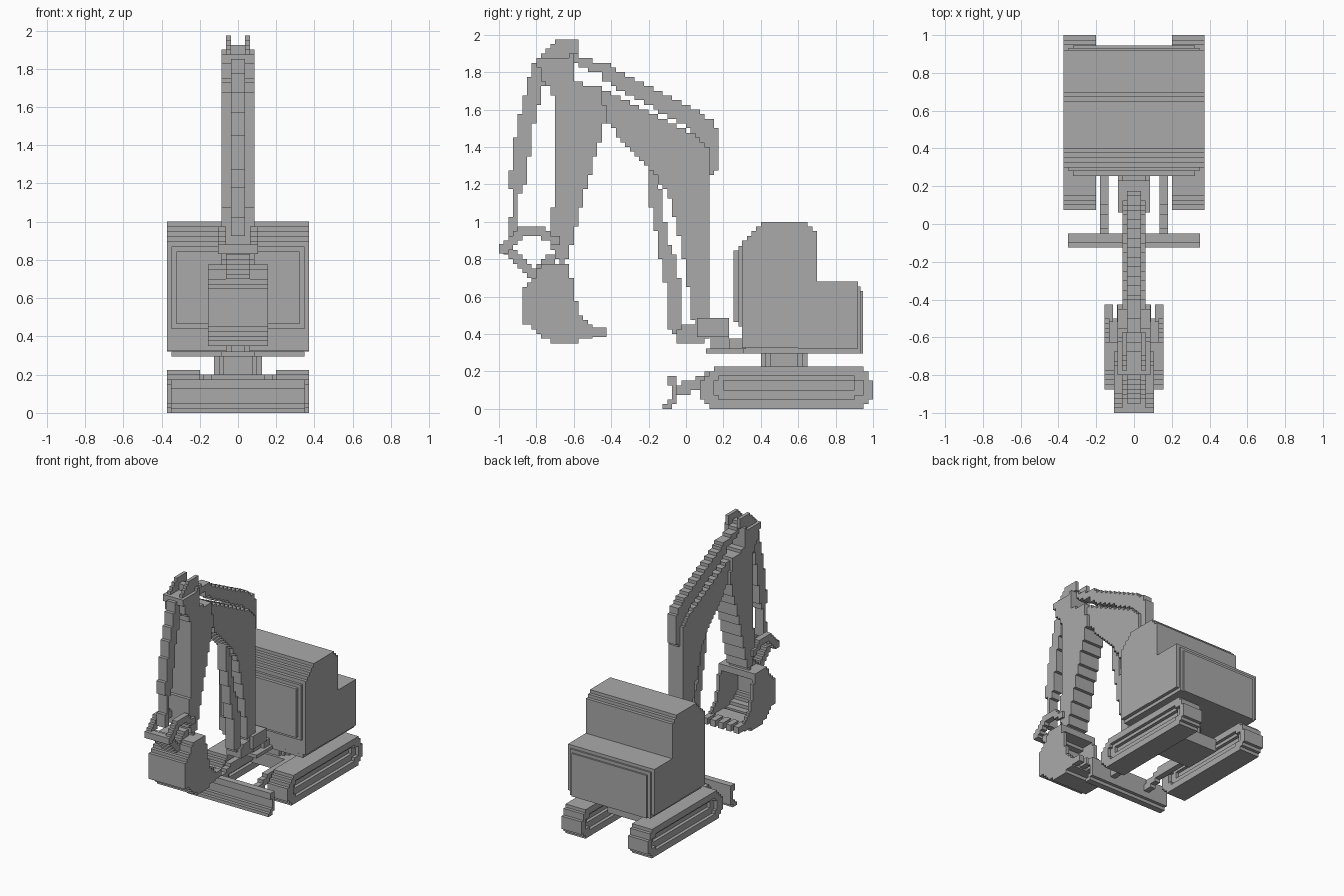
import bpy
import bmesh
from math import hypot
from mathutils import Vector

STEP = 0.025  # size of one stair step

cube = bpy.data.objects.get("Cube")
if cube:
    bpy.data.objects.remove(cube, do_unlink=True)

grey = bpy.data.materials.new("plain grey")
grey.use_nodes = True
grey.diffuse_color = (0.4, 0.4, 0.4, 1)
grey.node_tree.nodes["Principled BSDF"].inputs["Base Color"].default_value = (0.4, 0.4, 0.4, 1)


def finish(bm, name):
    bmesh.ops.recalc_face_normals(bm, faces=bm.faces)
    mesh = bpy.data.meshes.new(name)
    bm.to_mesh(mesh)
    bm.free()
    mesh.materials.append(grey)
    obj = bpy.data.objects.new(name, mesh)
    bpy.context.collection.objects.link(obj)
    return obj


def block(name, x, y, z):
    """Plain box from three (low, high) ranges."""
    bm = bmesh.new()
    bmesh.ops.create_cube(bm, size=1)
    for v in bm.verts:
        v.co = [(a + b) / 2 + c * (b - a) for (a, b), c in zip((x, y, z), v.co)]
    return finish(bm, name)


def poly(*pts):
    """Test for a point inside a closed outline."""
    def test(u, v):
        inside = False
        for (a, b), (c, d) in zip(pts, pts[1:] + pts[:1]):
            if (b > v) != (d > v) and u < a + (v - b) * (c - a) / (d - b):
                inside = not inside
        return inside
    return test


def rod(radius, *pts):
    """Test for a point close to a path."""
    def test(u, v):
        p = Vector((u, v))
        for a, b in zip(pts, pts[1:]):
            a, b = Vector(a), Vector(b)
            t = max(0, min(1, (p - a).dot(b - a) / (b - a).length_squared))
            if (p - a.lerp(b, t)).length < radius:
                return True
        return False
    return test


def stepped(name, test, *spans, upright=False):
    """Fill a stair-stepped section and extrude it over each span."""
    bm = bmesh.new()
    n = round(2 / STEP)
    low = -1 if upright else 0
    for start, end in spans:
        verts = {}

        def corner(i, k):
            if (i, k) not in verts:
                u, v = -1 + i * STEP, low + k * STEP
                verts[i, k] = bm.verts.new((u, v, start) if upright else (start, u, v))
            return verts[i, k]

        faces = []
        for i in range(n):
            for k in range(n):
                if test(-1 + (i + 0.5) * STEP, low + (k + 0.5) * STEP):
                    faces.append(bm.faces.new((corner(i, k), corner(i + 1, k),
                                               corner(i + 1, k + 1), corner(i, k + 1))))
        out = bmesh.ops.extrude_face_region(bm, geom=faces, use_keep_orig=True)
        move = Vector((0, 0, end - start)) if upright else Vector((end - start, 0, 0))
        bmesh.ops.translate(bm, vec=move,
                            verts=[g for g in out["geom"] if isinstance(g, bmesh.types.BMVert)])
    bmesh.ops.recalc_face_normals(bm, faces=bm.faces)
    bmesh.ops.dissolve_limit(bm, angle_limit=0.01, verts=bm.verts, edges=bm.edges)
    return finish(bm, name)


def both(a, b):
    return (-b, -a), (a, b)


def mid(w):
    return (-w, w)


# Crawler tracks: belt loop, recessed frame and a deeper slot
belt = poly((0.15, 0), (0.93, 0), (1, 0.06), (1, 0.14), (0.94, 0.225), (0.16, 0.225),
            (0.085, 0.14), (0.085, 0.06))
recess = poly((0.2, 0.05), (0.89, 0.05), (0.95, 0.09), (0.95, 0.13), (0.89, 0.175),
              (0.2, 0.175), (0.15, 0.13), (0.15, 0.09))
slot = poly((0.2, 0.1), (0.9, 0.1), (0.9, 0.15), (0.2, 0.15))
for side, sign in (("left", 1), ("right", -1)):
    def span(a, b):
        return tuple(sorted((sign * a, sign * b)))
    stepped(side + "_track_belt", lambda u, v: belt(u, v) and not recess(u, v), span(0.2, 0.372))
    stepped(side + "_track_frame", lambda u, v: recess(u, v) and not slot(u, v), span(0.225, 0.347))
    stepped(side + "_track_slot", slot, span(0.25, 0.322))

    # Arms that carry the dozer blade
    stepped(side + "_blade_arm", rod(0.03, (-0.06, 0.1), (0.03, 0.12), (0.12, 0.16), (0.42, 0.16)),
            span(0.135, 0.18))

# Undercarriage centre and slewing ring
block("centre_frame", mid(0.2), (0.38, 0.68), (0.1, 0.2))
stepped("slewing_ring", lambda u, v: hypot(u, v - 0.525) < 0.137, (0.18, 0.3), upright=True)

# Dozer blade with a hollow front
stepped("dozer_blade", poly((-0.13, 0), (-0.09, 0), (-0.08, 0.03), (-0.04, 0.03), (-0.04, 0.175),
                            (-0.11, 0.175), (-0.11, 0.125), (-0.075, 0.11), (-0.075, 0.05),
                            (-0.13, 0.025)), mid(0.35))

# Upper body and cab
block("body_base", mid(0.347), (0.305, 0.92), (0.296, 0.322))
block("body_rear", mid(0.372), (0.6, 0.92), (0.322, 0.68))
stepped("cab", poly((0.3, 0.322), (0.688, 0.322), (0.688, 0.95), (0.66, 0.99), (0.41, 0.99),
                    (0.3, 0.88)), mid(0.372))
for i, grow in enumerate((0.013, 0.026)):
    inset = 0.025 * (i + 1)
    block(f"rear_panel_{i + 1}", mid(0.372 - inset), (0.9, 0.92 + grow), (0.296, 0.68 - inset))
    block(f"front_panel_{i + 1}", mid(0.372 - inset), (0.305 - inset, 0.32),
          (0.415 + inset, 0.895 - inset))

# Swing bracket between body and boom
block("bracket_top", mid(0.085), (0.06, 0.23), (0.385, 0.485))
block("bracket_plate", mid(0.085), (0.107, 0.32), (0.296, 0.322))
block("bracket_root", mid(0.062), (0.23, 0.32), (0.322, 0.375))
block("bracket_pin", mid(0.037), (0.13, 0.23), (0.31, 0.4))
stepped("boom_foot", poly((-0.06, 0.34), (0.06, 0.34), (0.11, 0.37), (0.13, 0.45),
                          (0.06, 0.45), (-0.06, 0.43)), mid(0.062))

# Boom
stepped("boom", poly((0.05, 0.4), (0.13, 0.4), (0.13, 1.36), (0.08, 1.45), (-0.03, 1.5),
                     (-0.3, 1.64), (-0.45, 1.71), (-0.58, 1.75), (-0.62, 1.68), (-0.44, 1.55),
                     (-0.22, 1.3), (-0.1, 1.17), (-0.04, 0.95), (0.02, 0.6)), mid(0.062))
stepped("boom_ram_barrel", rod(0.04, (-0.06, 0.45), (-0.06, 0.62), (-0.11, 0.85)), mid(0.037))
stepped("boom_ram_rod", rod(0.03, (-0.1, 0.8), (-0.145, 1.0), (-0.18, 1.25)), mid(0.037))

# Ram along the top of the boom, with its rear mount
stepped("arm_ram_rod", rod(0.025, (-0.66, 1.9), (-0.42, 1.8)), mid(0.037))
stepped("arm_ram_barrel", poly((-0.45, 1.86), (-0.36, 1.81), (-0.15, 1.7), (0.03, 1.61),
                               (0.14, 1.54), (0.18, 1.45), (0.18, 1.275), (0.12, 1.25),
                               (0.1, 1.4), (0.02, 1.5), (-0.25, 1.65), (-0.45, 1.76)), mid(0.037))

# Arm with two ears at the head
stepped("arm", poly((-0.8, 1.87), (-0.6, 1.89), (-0.6, 1.75), (-0.45, 1.72), (-0.43, 1.55),
                    (-0.53, 1.2), (-0.64, 0.78), (-0.7, 0.8), (-0.73, 0.95), (-0.69, 1.25),
                    (-0.69, 1.65), (-0.76, 1.75)), mid(0.087))
stepped("arm_ears", poly((-0.8, 1.85), (-0.7, 1.975), (-0.575, 1.975), (-0.575, 1.93),
                         (-0.625, 1.83)), *both(0.037, 0.063))

# Bucket ram and linkage
stepped("bucket_ram_barrel", rod(0.043, (-0.78, 1.82), (-0.86, 1.5), (-0.905, 1.2)), mid(0.037))
stepped("bucket_ram_rod", rod(0.02, (-0.905, 1.2), (-0.925, 0.93)), mid(0.037))
stepped("upper_link", rod(0.026, (-0.96, 0.87), (-0.86, 0.96), (-0.79, 0.96), (-0.69, 0.89)),
        *both(0.062, 0.105))
stepped("lower_link", rod(0.026, (-0.96, 0.85), (-0.82, 0.71), (-0.69, 0.82)), mid(0.062))
block("link_pin", mid(0.105), (-1, -0.95), (0.83, 0.88))

# Bucket: two cheeks, a curved shell and teeth
cheek = poly((-0.775, 0.775), (-0.625, 0.775), (-0.6, 0.65), (-0.575, 0.5), (-0.5, 0.45),
             (-0.43, 0.43), (-0.45, 0.375), (-0.56, 0.375), (-0.62, 0.345), (-0.7, 0.345),
             (-0.8, 0.41), (-0.88, 0.47), (-0.88, 0.65), (-0.82, 0.69))
shell = rod(0.04, (-0.625, 0.76), (-0.77, 0.75), (-0.86, 0.63), (-0.86, 0.49), (-0.78, 0.42),
            (-0.69, 0.37), (-0.52, 0.38))
stepped("bucket_cheeks", lambda u, v: cheek(u, v) and u < -0.5, *both(0.13, 0.156))
stepped("bucket_shell", lambda u, v: cheek(u, v) and shell(u, v) and u < -0.5, mid(0.13))
for i in range(5):
    x = (i - 2) * 0.067
    block(f"tooth_{i + 1}", (x - 0.022, x + 0.022), (-0.52, -0.425), (0.385, 0.435))
